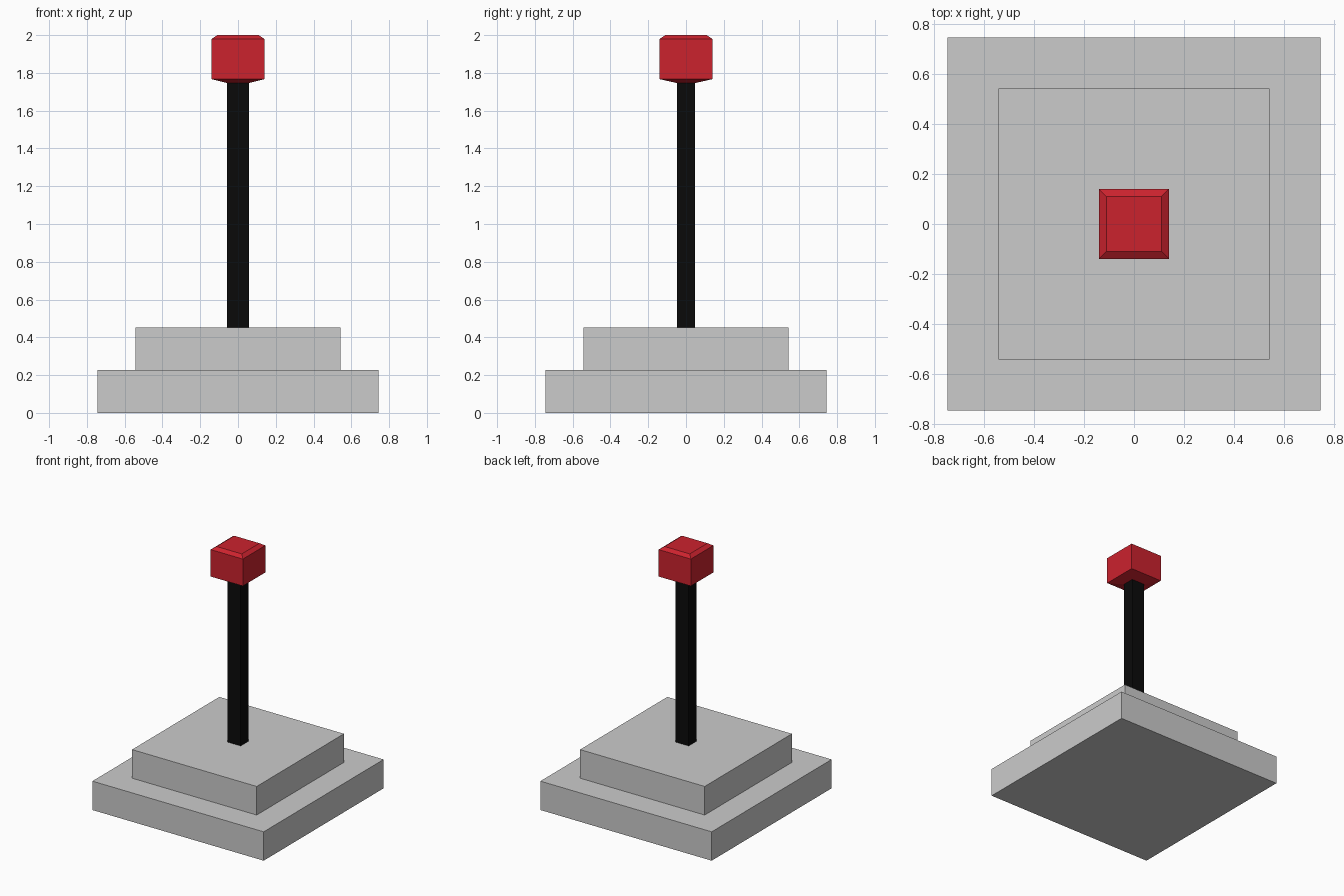
import bpy
import bmesh

if "Cube" in bpy.data.objects:
    bpy.data.objects.remove(bpy.data.objects["Cube"])


def material(name, rgb):
    mat = bpy.data.materials.new(name)
    mat.diffuse_color = (*rgb, 1.0)
    mat.use_nodes = True
    mat.node_tree.nodes["Principled BSDF"].inputs["Base Color"].default_value = mat.diffuse_color
    return mat


def stacked_rings(name, rings, mat=None, cap_bottom=True, cap_top=True):
    """Skin a stack of rectangles given as (half_x, half_y, z), bottom to top."""
    bm = bmesh.new()
    loops = [[bm.verts.new((sx * hx, sy * hy, z))
              for sx, sy in ((-1, -1), (1, -1), (1, 1), (-1, 1))]
             for hx, hy, z in rings]
    for low, high in zip(loops, loops[1:]):
        for i in range(4):
            j = (i + 1) % 4
            bm.faces.new((low[i], low[j], high[j], high[i]))
    if cap_bottom:
        bm.faces.new(loops[0][::-1])
    if cap_top:
        bm.faces.new(loops[-1])
    mesh = bpy.data.meshes.new(name)
    bm.to_mesh(mesh)
    bm.free()
    if mat:
        mesh.materials.append(mat)
    obj = bpy.data.objects.new(name, mesh)
    bpy.context.collection.objects.link(obj)
    return obj


black = material("black", (0.003, 0.003, 0.003))
red = material("red", (0.6, 0.016, 0.027))

BASE, STEP = 0.745, 0.542      # half widths of the two tiers
SX, SY = 0.057, 0.048          # half widths of the shaft
KNOB, KNOB_TOP = 0.14, 0.11    # half widths of the knob

# Two-tier base
stacked_rings("stepped_base", [(BASE, BASE, 0), (BASE, BASE, 0.227),
                               (STEP, STEP, 0.227), (STEP, STEP, 0.452)])

# Upright shaft, ends hidden by base and knob
stacked_rings("lever_shaft", [(SX, SY, 0.452), (SX, SY, 1.746)], black,
              cap_bottom=False, cap_top=False)

# Knob: flares out from the shaft, chamfered at the top
stacked_rings("lever_knob", [(SX, SY, 1.746), (KNOB, KNOB, 1.767),
                             (KNOB, KNOB, 1.979), (KNOB_TOP, KNOB_TOP, 2.0)],
              red, cap_bottom=False)
